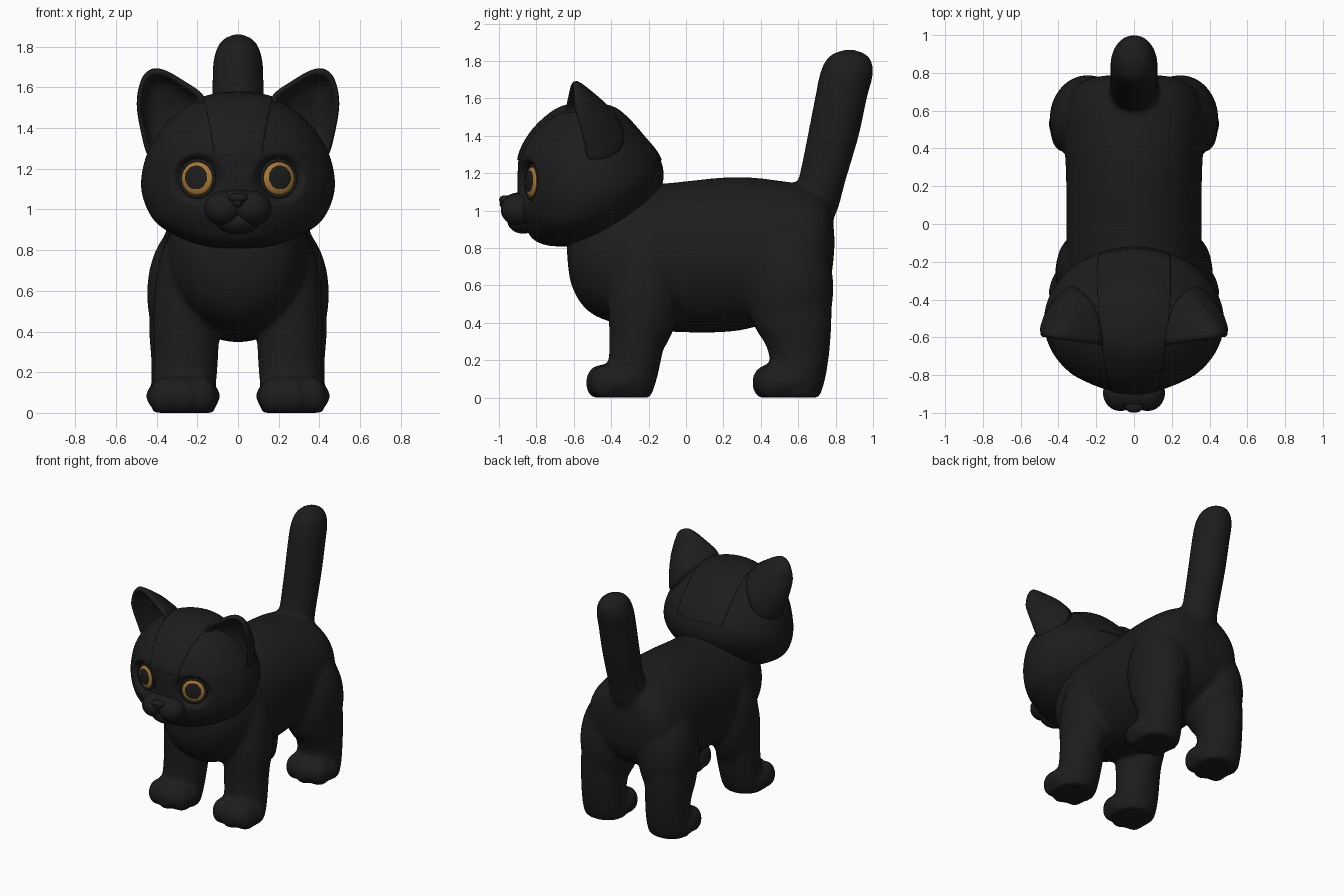
import bpy, bmesh, math
from mathutils import Vector, Matrix

if "Cube" in bpy.data.objects:
    bpy.data.objects.remove(bpy.data.objects["Cube"])


def material(name, col):
    m = bpy.data.materials.new(name)
    m.diffuse_color = (*col, 1)
    m.use_nodes = True
    m.node_tree.nodes["Principled BSDF"].inputs["Base Color"].default_value = m.diffuse_color
    return m


BLACK = material("black fur", (0.012, 0.012, 0.012))
AMBER = material("amber iris", (0.39, 0.19, 0.033))


def spline(rows, steps, closed=False):
    """Catmull-Rom interpolation of equal-length tuples."""
    n, out = len(rows), []
    for i in range(n if closed else n - 1):
        ids = [(i + k) % n if closed else min(max(i + k, 0), n - 1) for k in (-1, 0, 1, 2)]
        p = [Vector(rows[j]) for j in ids]
        for s in range(steps):
            t = s / steps
            out.append(0.5 * (2 * p[1] + (p[2] - p[0]) * t + (2 * p[0] - 5 * p[1] + 4 * p[2] - p[3]) * t * t
                              + (3 * p[1] - p[0] - 3 * p[2] + p[3]) * t ** 3))
    if not closed:
        out.append(Vector(rows[-1]))
    return out


def skin(bm, rings):
    """Join closed rings of points with quads and cap both ends."""
    vs = [[bm.verts.new(p) for p in r] for r in rings]
    n = len(vs[0])
    faces = [bm.faces.new((a[i], a[(i + 1) % n], b[(i + 1) % n], b[i]))
             for a, b in zip(vs, vs[1:]) for i in range(n)]
    faces += [bm.faces.new(vs[0]), bm.faces.new(vs[-1])]
    bmesh.ops.recalc_face_normals(bm, faces=faces)


def loft(bm, rows, axis='z', seg=32, steps=6):
    """Rows are (t, centre a, centre b, radius a, radius b) along an axis."""
    rings = []
    for t, a, b, ra, rb in spline(rows, steps):
        ra, rb, ring = max(ra, .002), max(rb, .002), []
        for i in range(seg):
            w = 2 * math.pi * i / seg
            u, v = a + ra * math.cos(w), b + rb * math.sin(w)
            ring.append((u, v, t) if axis == 'z' else (u, t, v))
        rings.append(ring)
    skin(bm, rings)


def ball(bm, c, r, floor=False):
    res = bmesh.ops.create_uvsphere(bm, u_segments=32, v_segments=20, radius=1,
                                    matrix=Matrix.Translation(c) @ Matrix.Diagonal((*r, 1)))
    if floor:
        for v in res['verts']:
            v.co.z = max(v.co.z, 0)


def finish(bm, name, mats=(BLACK,)):
    for f in bm.faces:
        f.smooth = True
    me = bpy.data.meshes.new(name)
    bm.to_mesh(me)
    bm.free()
    ob = bpy.data.objects.new(name, me)
    for m in mats:
        me.materials.append(m)
    bpy.context.collection.objects.link(ob)
    return ob


# Torso, legs, paws and tail, fused into one soft skin
bm = bmesh.new()
loft(bm, [(-.638, 0, .80, .01, .01), (-.612, 0, .78, .17, .18), (-.52, 0, .76, .28, .30),
          (-.35, 0, .76, .34, .37), (-.1, 0, .75, .358, .397), (.25, 0, .767, .36, .413),
          (.5, 0, .79, .37, .37), (.68, 0, .81, .34, .31), (.77, 0, .83, .24, .20),
          (.795, 0, .83, .01, .01)], 'y', 48)
for s in (-1, 1):
    # front leg, shoulder
    loft(bm, [(0, s * .265, -.33, .15, .14), (.1, s * .265, -.29, .155, .135), (.3, s * .255, -.262, .16, .148),
              (.6, s * .25, -.24, .16, .175), (.9, s * .22, -.22, .10, .12)])
    ball(bm, (s * .25, -.225, .56), (.162, .19, .36))
    # hind leg, haunch
    loft(bm, [(0, s * .27, .585, .15, .13), (.1, s * .27, .6, .157, .145), (.25, s * .27, .603, .157, .165),
              (.45, s * .27, .565, .165, .215), (.75, s * .25, .56, .14, .21)])
    ball(bm, (s * .245, .555, .585), (.203, .235, .35))
    # paws and toes
    for y in (-.36, .53):
        ball(bm, (s * .27, y, .083), (.184, .172, .104), True)
        for k in (-1, 0, 1):
            ball(bm, (s * .27 + k * .093, y - .095 + .026 * abs(k), .08), (.075, .084, .1), True)
# tail
loft(bm, [(.9, 0, .64, .11, .11), (1.0, 0, .68, .128, .13), (1.15, 0, .724, .127, .127), (1.4, 0, .787, .127, .138),
          (1.6, 0, .828, .127, .14), (1.74, 0, .86, .12, .143), (1.82, 0, .87, .09, .112),
          (1.853, 0, .872, .045, .055), (1.865, 0, .872, .002, .002)])
body = finish(bm, "body_legs_and_tail")
rm = body.modifiers.new("fuse", 'REMESH')
rm.mode, rm.voxel_size, rm.use_smooth_shade = 'VOXEL', .015, True
sm = body.modifiers.new("soften", 'SMOOTH')
sm.factor, sm.iterations = .5, 18

# Head with shallow eye sockets
EYE = Vector((.2, -.822, 1.152))
HEAD = [(.808, 0, -.64, .01, .01), (.815, 0, -.635, .13, .11), (.85, 0, -.605, .26, .215), (.92, 0, -.58, .385, .28),
        (1.0, 0, -.548, .445, .342), (1.1, 0, -.52, .475, .38), (1.2, 0, -.51, .468, .39),
        (1.3, 0, -.52, .435, .37), (1.4, 0, -.535, .37, .305), (1.48, 0, -.535, .29, .235),
        (1.54, 0, -.53, .19, .16), (1.565, 0, -.53, .10, .085), (1.573, 0, -.53, .01, .01)]
bm = bmesh.new()
loft(bm, HEAD, seg=128, steps=7)
for v in bm.verts:
    if v.co.y < -.6:
        r = math.hypot(abs(v.co.x) - EYE.x, v.co.z - EYE.z) / .085
        k = min(max((1.5 - r) / .5, 0), 1)
        v.co.y += .058 * k * k * (3 - 2 * k)
finish(bm, "head")

# Raised crown patch running from forehead to nape
bm = bmesh.new()
loft(bm, HEAD, seg=128, steps=7)
mid = Vector((0, -.5, 1.15))
for v in bm.verts:
    v.co = mid + (v.co - mid) * 1.016
for co, no in (((.19, -.4, 1.5), (1, -.1, -.1)), ((-.19, -.4, 1.5), (-1, -.1, -.1)), ((0, 0, 1.27), (0, 0, -1))):
    bmesh.ops.bisect_plane(bm, geom=bm.verts[:] + bm.edges[:] + bm.faces[:], plane_co=co,
                           plane_no=no, clear_outer=True)
patch = finish(bm, "crown_patch")
patch.modifiers.new("thickness", 'SOLIDIFY').thickness = .02

# Ears: rounded outline, domed back leaning inwards, hollow front
outline = spline([(.17, 1.56), (.27, 1.635), (.36, 1.685), (.425, 1.69), (.475, 1.64), (.498, 1.52),
                  (.475, 1.37), (.44, 1.26), (.38, 1.25), (.26, 1.36), (.18, 1.48)], 5, True)
cx, cz = .36, 1.48
for s, side in ((-1, "left"), (1, "right")):
    rings = []
    # (scale, front offset, share of back depth)
    for k, off, dome in ((.02, 0, 1), (.25, 0, .97), (.45, 0, .9), (.62, 0, .79), (.76, 0, .66), (.87, 0, .51),
                         (.95, 0, .34), (.99, 0, .16), (1, .012, 0), (.98, -.008, 0), (.93, -.016, 0),
                         (.87, -.01, 0), (.81, .015, 0), (.74, .05, 0), (.5, .085, 0), (.02, .095, 0)):
        ring = []
        for p in outline:
            x, z = cx + (p[0] - cx) * k, cz + (p[1] - cz) * k
            depth = .09 + .21 * (1 - math.exp(-5.5 * max(0, 1.69 - z)))
            depth *= 1 - 2.2 * max(0, x - .36)
            front = -.625 + (x - .17) * (.14 + 1.0 * max(0, 1.55 - z))
            ring.append((s * (x - .05 * dome * dome), front + off + dome * depth, z))
        rings.append(ring)
    bm = bmesh.new()
    skin(bm, rings)
    finish(bm, side + "_ear")

# Eyes with amber iris, dark pupil set slightly high, and a thin lid ring
for s, side in ((-1, "left"), (1, "right")):
    q = Vector((s * .36, -.93, .03)).to_track_quat('Z', 'Y')
    pos = Vector((s * EYE.x, EYE.y, EYE.z))
    bm = bmesh.new()
    bmesh.ops.create_uvsphere(bm, u_segments=64, v_segments=64, radius=1)
    for f in bm.faces:
        c = f.calc_center_median()
        f.material_index = 0 if c.z > 0 and math.hypot(c.x, c.y - .06) < .71 else 1
    bm.transform(Matrix.LocRotScale(pos, q, Vector((.082, .082, .025))))
    finish(bm, side + "_eye", (BLACK, AMBER))
    bpy.ops.mesh.primitive_torus_add(location=pos, rotation=q.to_euler(), major_radius=.089, minor_radius=.009,
                                     major_segments=40, minor_segments=10)
    lid = bpy.context.object
    lid.name = side + "_eyelid"
    lid.data.materials.append(BLACK)
    bpy.ops.object.shade_smooth()

# Muzzle: chin, bridge, two cheeks and nose
for name, c, r in (("chin", (0, -.87, .945), (.11, .085, .068)),
                   ("nose_bridge", (0, -.89, 1.045), (.1, .085, .052)),
                   ("left_cheek", (-.072, -.895, 1.005), (.092, .095, .086)),
                   ("right_cheek", (.072, -.895, 1.005), (.092, .095, .086)),
                   ("nose", (0, -.968, 1.058), (.048, .031, .024)),
                   ("nose_tip", (0, -.97, 1.035), (.024, .026, .025))):
    bm = bmesh.new()
    ball(bm, c, r)
    finish(bm, name)
